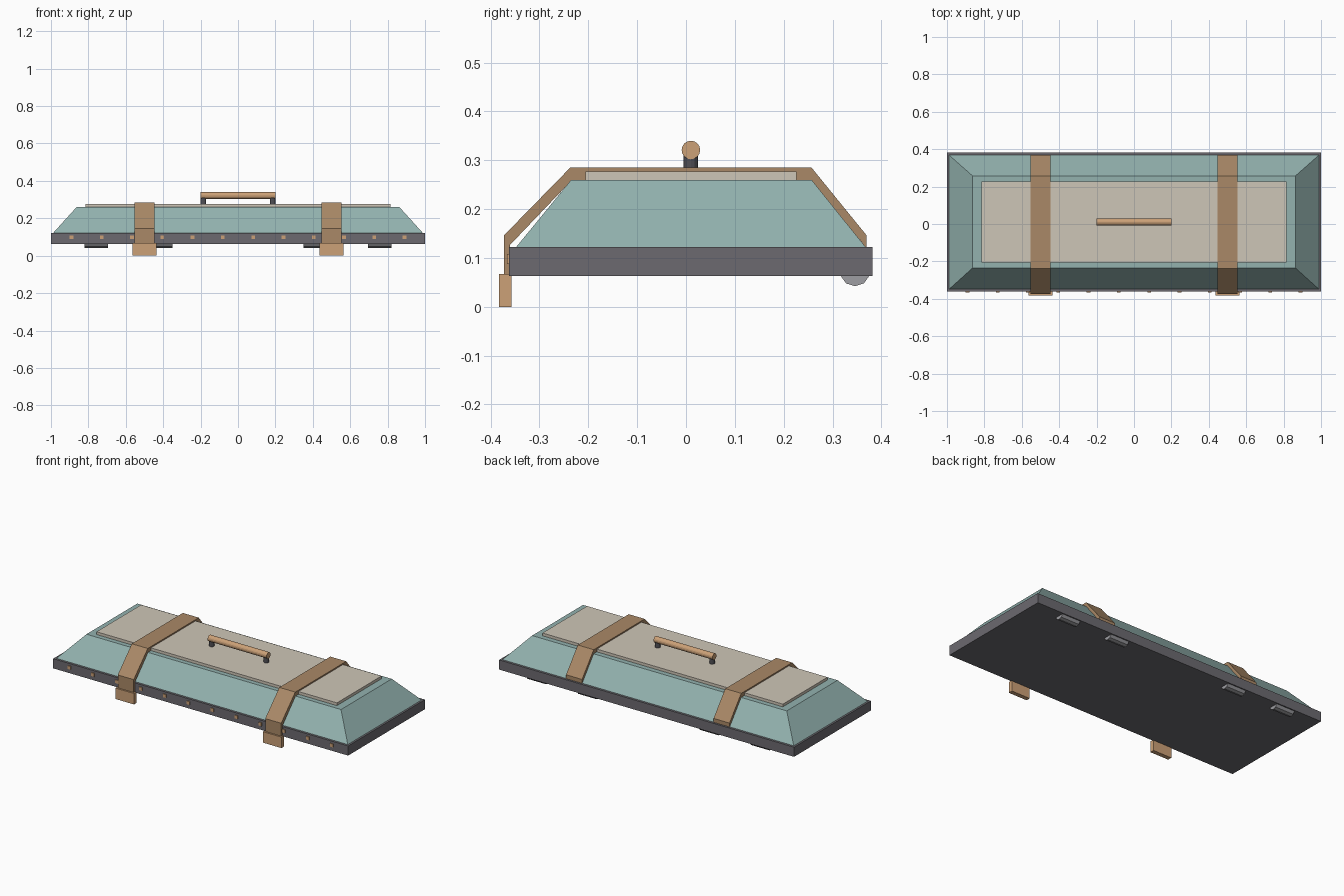
import bpy, bmesh, math
from mathutils import Matrix

if "Cube" in bpy.data.objects:
    bpy.data.objects.remove(bpy.data.objects["Cube"])


def mat(name, r, g, b):
    m = bpy.data.materials.new(name)
    lin = [((c / 255 + 0.055) / 1.055) ** 2.4 for c in (r, g, b)]
    m.diffuse_color = (*lin, 1)
    m.use_nodes = True
    m.node_tree.nodes["Principled BSDF"].inputs["Base Color"].default_value = m.diffuse_color
    return m


TEAL = mat("teal_paint", 147, 178, 175)
RIM = mat("dark_grey_metal", 108, 106, 112)
CREAM = mat("cream_panel", 206, 198, 183)
LEATHER = mat("brown_leather", 170, 137, 103)
BRASS = mat("tan_brass", 204, 161, 119)
STEEL = mat("light_steel", 158, 158, 162)
IRON = mat("dark_iron", 80, 79, 85)


def finish(name, bm, material):
    bmesh.ops.recalc_face_normals(bm, faces=bm.faces)
    me = bpy.data.meshes.new(name)
    bm.to_mesh(me)
    bm.free()
    me.materials.append(material)
    ob = bpy.data.objects.new(name, me)
    bpy.context.collection.objects.link(ob)
    return ob


def taper(name, lo, hi, z0, z1, material):
    """Block between two rectangles (x0, x1, y0, y1) at heights z0 and z1."""
    bm = bmesh.new()
    rings = []
    for (x0, x1, y0, y1), z in ((lo, z0), (hi, z1)):
        rings.append([bm.verts.new((x, y, z)) for x, y in
                      ((x0, y0), (x1, y0), (x1, y1), (x0, y1))])
    a, b = rings
    bm.faces.new(a)
    bm.faces.new(b)
    for i in range(4):
        j = (i + 1) % 4
        bm.faces.new((a[i], a[j], b[j], b[i]))
    return finish(name, bm, material)


def box(name, x0, x1, y0, y1, z0, z1, material):
    r = (x0, x1, y0, y1)
    return taper(name, r, r, z0, z1, material)


def cylinder(name, centre, radius, length, sides, axis, material, turn=0.0):
    bm = bmesh.new()
    m = Matrix.Translation(centre)
    if axis == 'X':
        m = m @ Matrix.Rotation(math.pi / 2, 4, 'Y')
    m = m @ Matrix.Rotation(turn, 4, 'Z')
    bmesh.ops.create_cone(bm, cap_ends=True, segments=sides, radius1=radius,
                          radius2=radius, depth=length, matrix=m)
    return finish(name, bm, material)


def strap(name, x, half):
    """Bent band: paired outer and inner (y, z) points swept across its width."""
    outer = [(0.37, 0.121), (0.37, 0.146), (0.257, 0.285),
             (-0.237, 0.285), (-0.373, 0.146), (-0.373, 0.06)]
    inner = [(0.362, 0.121), (0.362, 0.13), (0.255, 0.258),
             (-0.235, 0.258), (-0.36, 0.127), (-0.36, 0.06)]
    bm = bmesh.new()
    rings = [[bm.verts.new((x + s * half, y, z))
              for (y, z), s in ((o, -1), (o, 1), (i, 1), (i, -1))]
             for o, i in zip(outer, inner)]
    for a, b in zip(rings, rings[1:]):
        for i in range(4):
            j = (i + 1) % 4
            bm.faces.new((a[i], a[j], b[j], b[i]))
    bm.faces.new(rings[0])
    bm.faces.new(rings[-1])
    return finish(name, bm, LEATHER)


# lid body: rim, sloped shell, top panel
box("rim", -1, 1, -0.362, 0.382, 0.063, 0.122, RIM)
taper("sloped_shell", (-0.988, 0.988, -0.348, 0.368),
      (-0.863, 0.863, -0.235, 0.257), 0.122, 0.26, TEAL)
box("top_panel", -0.815, 0.815, -0.206, 0.226, 0.259, 0.277, CREAM)

# handle grip
grip = cylinder("handle_grip", (0, 0.01, 0.321), 0.019, 0.4, 16, 'X', BRASS)

for side, s in (("left", -1), ("right", 1)):
    # straps, latches and handle posts
    strap(side + "_strap", s * 0.5, 0.054)
    box(side + "_latch", s * 0.5 - 0.063, s * 0.5 + 0.063,
        -0.383, -0.357, 0, 0.067, BRASS)
    cylinder(side + "_handle_post", (s * 0.185, 0.01, 0.294), 0.015, 0.038,
             12, 'Z', IRON)
    # hinge barrels half sunk under the back edge
    for label, x in (("inner", 0.413), ("outer", 0.757)):
        cylinder(f"{side}_{label}_hinge", (s * x, 0.346, 0.073), 0.031, 0.125,
                 10, 'X', STEEL, math.pi / 10)

# row of studs along the front of the rim
for i in range(12):
    x = -0.89 + i * 1.78 / 11
    box(f"front_stud_{i + 1}", x - 0.01, x + 0.01, -0.367, -0.358,
        0.088, 0.108, BRASS)
